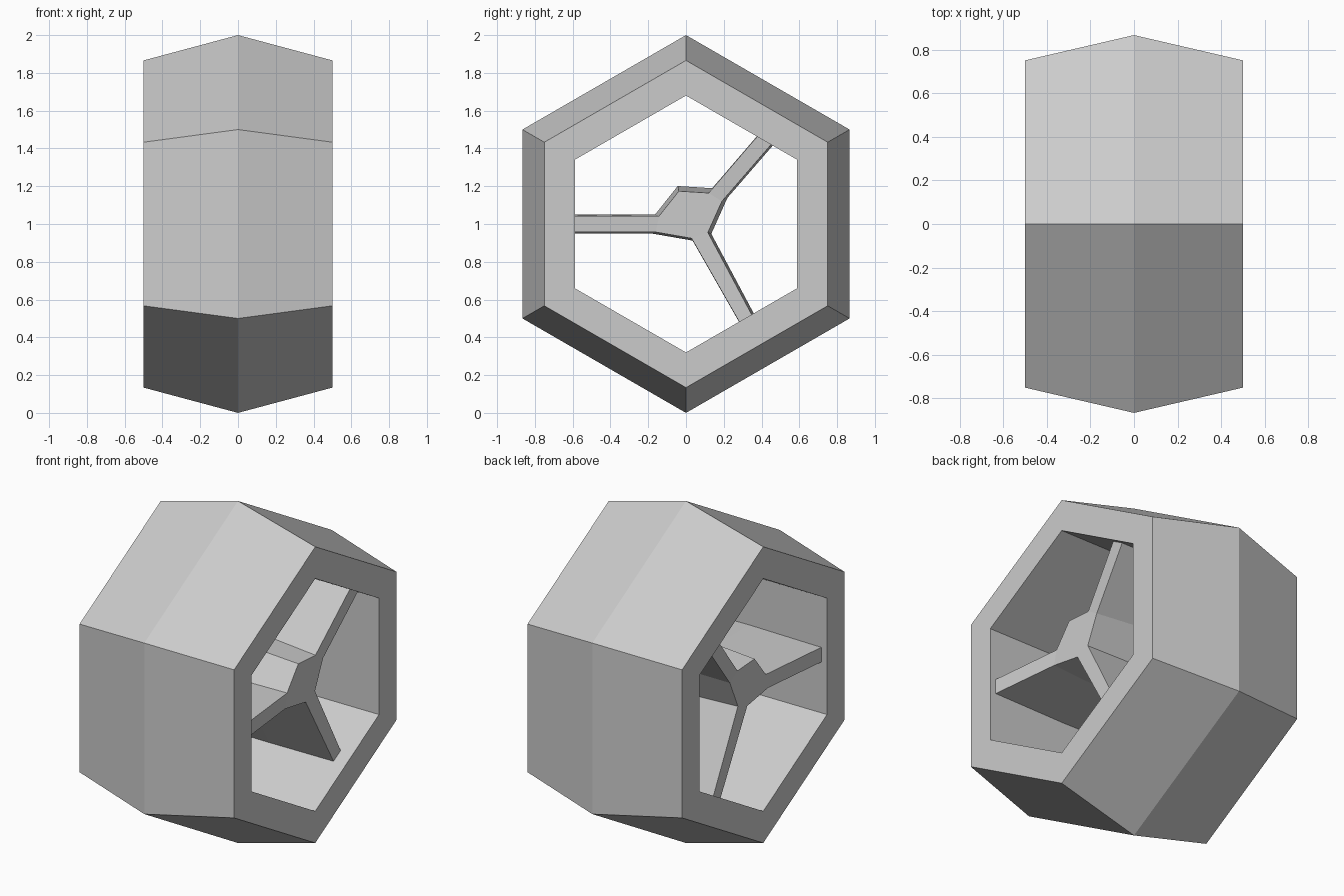
import bpy, bmesh
from math import sin, cos, pi

if "Cube" in bpy.data.objects:
    bpy.data.objects.remove(bpy.data.objects["Cube"])


def finish(bm, name):
    bmesh.ops.recalc_face_normals(bm, faces=bm.faces)
    mesh = bpy.data.meshes.new(name)
    bm.to_mesh(mesh)
    bm.free()
    obj = bpy.data.objects.new(name, mesh)
    obj.location.z = 1
    bpy.context.collection.objects.link(obj)


def bridge(bm, a, b):
    n = len(a)
    for i in range(n):
        j = (i + 1) % n
        bm.faces.new((a[i], a[j], b[j], b[i]))


# Hexagonal rim: crowned outside, straight bore
bm = bmesh.new()
section = [(-0.5, 0.866), (0, 1), (0.5, 0.866), (0.5, 0.68), (-0.5, 0.68)]
loops = [[bm.verts.new((x, r * sin(k * pi / 3), r * cos(k * pi / 3)))
          for k in range(6)] for x, r in section]
for i in range(len(loops)):
    bridge(bm, loops[i], loops[(i + 1) % len(loops)])
finish(bm, "rim")

# Three-spoke hub: outline (y, z, half depth), swelling at the middle
H = 0.417
outline = [(-0.62, 0.043, 0.466), (-0.142, 0.043, H), (-0.038, 0.174, H),
           (0.12, 0.164, H), (0.39, 0.478, 0.462), (0.465, 0.437, 0.462),
           (0.19, 0.12, H), (0.116, -0.045, H), (0.365, -0.512, 0.421),
           (0.295, -0.54, 0.421), (0.03, -0.076, H), (-0.16, -0.043, H),
           (-0.62, -0.043, 0.466)]
# End of each spoke, as outline indices with its two hub corners
spokes = [(0, 1, 11, 12), (4, 5, 6, 3), (8, 9, 10, 7)]
hub = [1, 2, 3, 6, 7, 10, 11]
bm = bmesh.new()
right, middle, left = [[bm.verts.new((side * x, y * s, z * s)) for y, z, x in outline]
                       for side, s in ((1, 1), (0, 1.155), (-1, 1))]
bridge(bm, right, middle)
bridge(bm, middle, left)
for cap in (right, left):
    for part in spokes + [hub]:
        bm.faces.new([cap[i] for i in part])
finish(bm, "spoked_hub")
